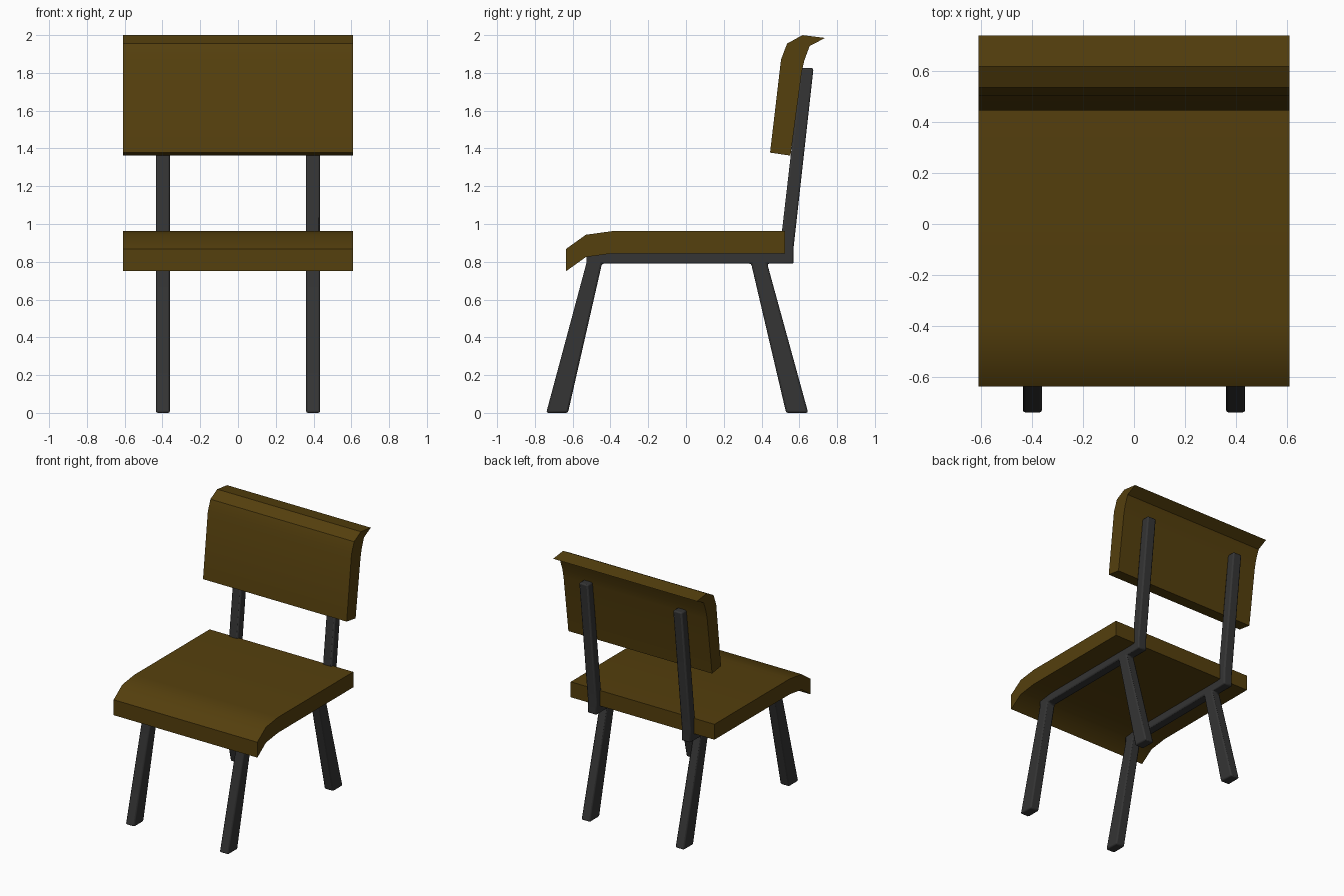
import bpy, bmesh, math

if "Cube" in bpy.data.objects:
    bpy.data.objects.remove(bpy.data.objects["Cube"])


def material(name, rgb):
    m = bpy.data.materials.new(name)
    m.diffuse_color = (*rgb, 1)
    m.use_nodes = True
    m.node_tree.nodes["Principled BSDF"].inputs["Base Color"].default_value = m.diffuse_color
    return m


def extrude_profile(name, profile, x0, x1, mat, bevel=0):
    """Extrude a closed (y, z) outline along x."""
    bm = bmesh.new()
    face = bm.faces.new([bm.verts.new((x0, y, z)) for y, z in profile])
    new = bmesh.ops.extrude_face_region(bm, geom=[face])["geom"]
    verts = [v for v in new if isinstance(v, bmesh.types.BMVert)]
    bmesh.ops.translate(bm, verts=verts, vec=(x1 - x0, 0, 0))
    bmesh.ops.recalc_face_normals(bm, faces=bm.faces)
    mesh = bpy.data.meshes.new(name)
    bm.to_mesh(mesh)
    bm.free()
    ob = bpy.data.objects.new(name, mesh)
    bpy.context.collection.objects.link(ob)
    mesh.materials.append(mat)
    if bevel:
        mod = ob.modifiers.new("soft_edges", "BEVEL")
        mod.width = bevel
        mod.segments = 2
        mod.limit_method = "ANGLE"
        mod.angle_limit = math.radians(30)
    bpy.ops.object.select_all(action="DESELECT")
    ob.select_set(True)
    bpy.context.view_layer.objects.active = ob
    bpy.ops.object.shade_smooth_by_angle(angle=math.radians(32))
    return ob


wood = material("wood", (0.09, 0.05, 0.004))
metal = material("dark_metal", (0.035, 0.035, 0.035))

# Seat with drooping front edge
extrude_profile("seat", [
    (-0.635, 0.868), (-0.53, 0.943), (-0.385, 0.963), (0.525, 0.963),
    (0.525, 0.845), (-0.385, 0.845), (-0.53, 0.825), (-0.635, 0.75)],
    -0.608, 0.608, wood)

# Backrest curling backwards at the top
extrude_profile("backrest", [
    (0.445, 1.378), (0.503, 1.87), (0.535, 1.955), (0.617, 2.0),
    (0.737, 1.985), (0.655, 1.943), (0.626, 1.865), (0.612, 1.80),
    (0.553, 1.362)],
    -0.608, 0.608, wood)

# Side frames: front leg, rail, rear leg and back post in one outline
frame = [
    (-0.74, 0), (-0.625, 0), (-0.445, 0.79), (0.345, 0.79), (0.53, 0),
    (0.647, 0), (0.43, 0.79), (0.57, 0.79), (0.57, 0.88), (0.675, 1.825),
    (0.608, 1.825), (0.495, 0.85), (-0.528, 0.85), (-0.528, 0.79)]
for side, s in (("left", -1), ("right", 1)):
    extrude_profile(side + "_frame", frame, s * 0.36, s * 0.435, metal, 0.01)
